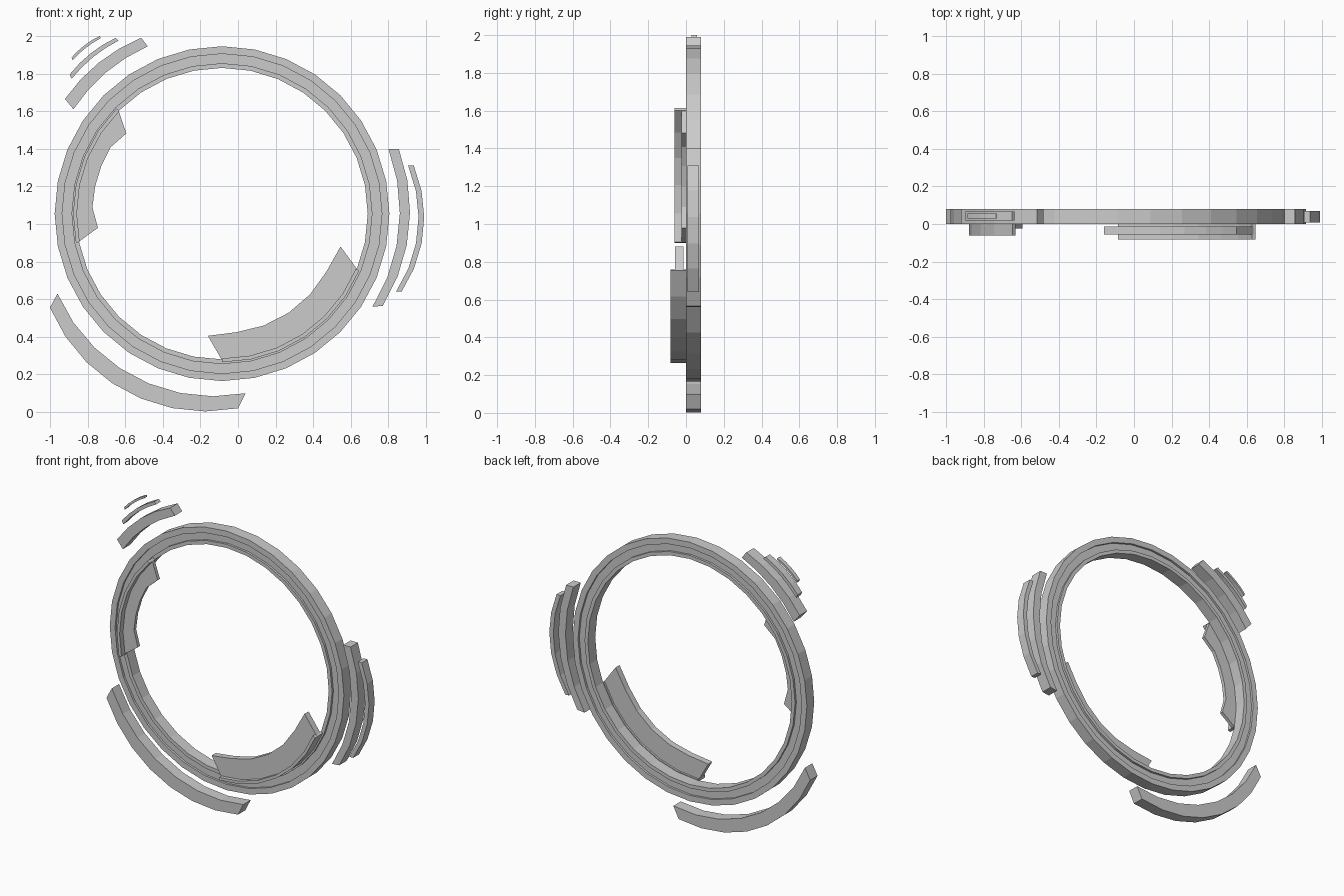
import bpy, math
from mathutils import Vector

if "Cube" in bpy.data.objects:
    bpy.data.objects.remove(bpy.data.objects["Cube"])

CX, CZ = -0.085, 1.055      # centre of the main ring


def make(name, verts, faces):
    me = bpy.data.meshes.new(name)
    me.from_pydata(verts, [], faces)
    me.update()
    ob = bpy.data.objects.new(name, me)
    bpy.context.collection.objects.link(ob)
    return ob


def polar(r, deg):
    a = math.radians(deg)
    return (CX + r * math.cos(a), CZ + r * math.sin(a))


def arc(p0, p1, p2, n):
    """n + 1 points on the circle running from p0 through p1 to p2."""
    a, b, c = Vector(p0), Vector(p1), Vector(p2)
    d = 2 * (a.x * (b.y - c.y) + b.x * (c.y - a.y) + c.x * (a.y - b.y))
    qa, qb, qc = a.dot(a), b.dot(b), c.dot(c)
    o = Vector(((qa * (b.y - c.y) + qb * (c.y - a.y) + qc * (a.y - b.y)) / d,
                (qa * (c.x - b.x) + qb * (a.x - c.x) + qc * (b.x - a.x)) / d))
    r = (a - o).length
    t0 = math.atan2(*(a - o).yx)
    t1 = math.atan2(*(c - o).yx)
    turn = (b - a).x * (c - b).y - (b - a).y * (c - b).x
    sweep = (t1 - t0) % math.tau
    if turn < 0:
        sweep -= math.tau
    return [(o.x + r * math.cos(t0 + sweep * i / n),
             o.y + r * math.sin(t0 + sweep * i / n)) for i in range(n + 1)]


def band(name, outer, inner, y0, y1):
    """Solid strip between two point rows, running counter-clockwise."""
    verts, faces = [], []
    for (ox, oz), (ix, iz) in zip(outer, inner):
        verts += [(ox, y0, oz), (ox, y1, oz), (ix, y1, iz), (ix, y0, iz)]
    n = len(outer)
    for i in range(n - 1):
        for k in range(4):
            j = (k + 1) % 4
            faces.append((4 * i + k, 4 * i + 4 + k, 4 * i + 4 + j, 4 * i + j))
    faces += [(0, 1, 2, 3), tuple(4 * (n - 1) + k for k in (3, 2, 1, 0))]
    return make(name, verts, faces)


def ring_row(r, a0, a1, n):
    return [polar(r, a0 + (a1 - a0) * i / n) for i in range(n + 1)]


# main ring with a shallow groove on both faces
profile = [(0.89, 0.0), (0.89, 0.08), (0.85, 0.08), (0.85, 0.065), (0.80, 0.065),
           (0.80, 0.08), (0.775, 0.08), (0.775, 0.0), (0.80, 0.0), (0.80, 0.015),
           (0.85, 0.015), (0.85, 0.0)]
N, M = 32, len(profile)
rv, rf = [], []
for s in range(N):
    for r, y in profile:
        x, z = polar(r, 360 * s / N)
        rv.append((x, y, z))
for s in range(N):
    t = (s + 1) % N
    for k in range(M):
        j = (k + 1) % M
        rf.append((s * M + k, t * M + k, t * M + j, s * M + j))
make("main_ring", rv, rf)

# left clip: curved wall and inward flange
band("left_wall", ring_row(0.792, 135, 191.25, 5), ring_row(0.772, 135, 191.25, 5), -0.062, 0.0)
inner = ring_row(0.69, 140, 186.5, 5)
inner[0], inner[-1] = polar(0.664, 140), polar(0.664, 186.5)
band("left_flange", ring_row(0.78, 135, 191.25, 5), inner, -0.024, 0.0)

# lower right clip: curved wall and wider flange
band("lower_wall", ring_row(0.79, -90, -22.5, 6), ring_row(0.77, -90, -22.5, 6), -0.083, 0.0)
inner = ring_row(0.635, -96.6, -15.5, 6)
inner[0], inner[-1] = polar(0.654, -96.6), polar(0.654, -15.5)
band("lower_flange", ring_row(0.78, -90, -22.5, 6), inner, -0.057, -0.013)

# separate arcs around the outside: name, outer points, inner points, segments, y range
ARCS = [
    ("right_arc_near", ((0.77, 0.565), (0.914, 1.03), (0.855, 1.40)),
     ((0.715, 0.56), (0.86, 1.03), (0.80, 1.40)), 5, 0.0, 0.08),
    ("right_arc_far", ((0.87, 0.64), (0.99, 1.04), (0.935, 1.31)),
     ((0.84, 0.64), (0.96, 1.04), (0.905, 1.31)), 5, 0.008, 0.07),
    ("upper_arc_near", ((-0.515, 1.99), (-0.735, 1.862), (-0.92, 1.665)),
     ((-0.48, 1.945), (-0.695, 1.812), (-0.875, 1.61)), 4, 0.0, 0.08),
    ("upper_arc_middle", ((-0.65, 1.99), (-0.78, 1.91), (-0.895, 1.795)),
     ((-0.635, 1.975), (-0.765, 1.892), (-0.885, 1.772)), 4, 0.018, 0.067),
    ("upper_arc_far", ((-0.735, 2.0), (-0.81, 1.955), (-0.885, 1.885)),
     ((-0.73, 1.988), (-0.805, 1.94), (-0.88, 1.87)), 4, 0.028, 0.057),
    ("lower_arc", ((-1.0, 0.555), (-0.60, 0.112), (0.0, 0.02)),
     ((-0.96, 0.63), (-0.555, 0.19), (0.04, 0.10)), 7, 0.0, 0.08),
]
for name, outer, inner, n, y0, y1 in ARCS:
    band(name, arc(*outer, n), arc(*inner, n), y0, y1)
